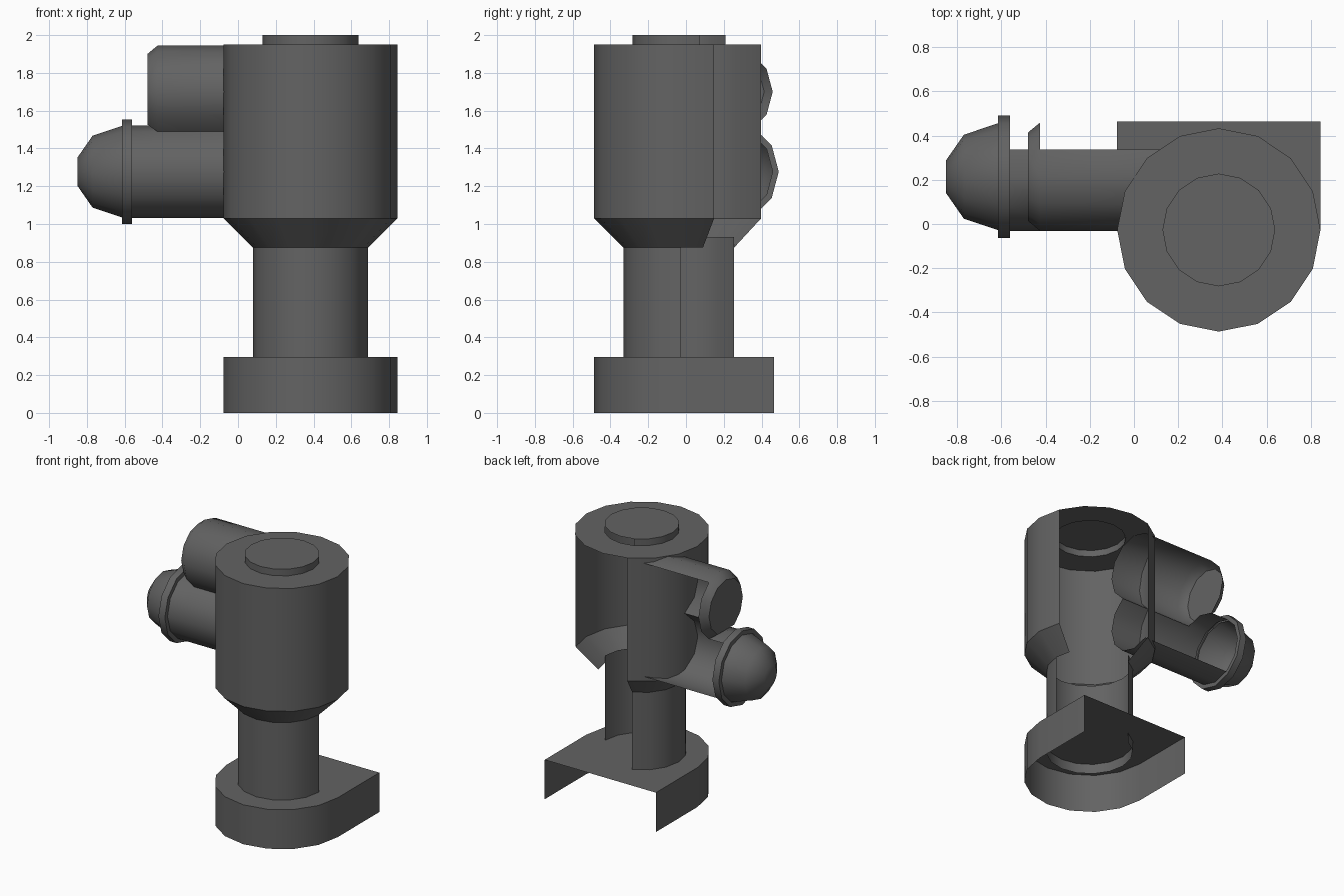
import bpy, bmesh, math

if "Cube" in bpy.data.objects:
    bpy.data.objects.remove(bpy.data.objects["Cube"])

grey = bpy.data.materials.new("dark_grey")
grey.diffuse_color = (0.125, 0.125, 0.125, 1)
grey.use_nodes = True
grey.node_tree.nodes["Principled BSDF"].inputs["Base Color"].default_value = grey.diffuse_color


def finish(name, bm):
    bmesh.ops.remove_doubles(bm, verts=bm.verts, dist=0.0005)
    mesh = bpy.data.meshes.new(name)
    bm.to_mesh(mesh)
    bm.free()
    mesh.materials.append(grey)
    obj = bpy.data.objects.new(name, mesh)
    bpy.context.collection.objects.link(obj)
    bpy.context.view_layer.objects.active = obj
    obj.select_set(True)
    bpy.ops.object.shade_smooth_by_angle(angle=math.radians(40))
    obj.select_set(False)


def lathe(name, place, sides, shells, start_cap=False):
    """Each shell is (profile of (radius, distance along axis), first, last side)."""
    bm = bmesh.new()
    for profile, first, last in shells:
        rings = []
        for r, t in profile:
            angles = [math.tau * i / sides for i in range(first, last + 1)]
            rings.append([bm.verts.new(place(r * math.cos(a), r * math.sin(a), t))
                          for a in angles])
        for lo, hi in zip(rings, rings[1:]):
            for j in range(last - first):
                bm.faces.new((lo[j], lo[j + 1], hi[j + 1], hi[j]))
        if start_cap:
            bm.faces.new(list(reversed(rings[0])))
            start_cap = False
    bmesh.ops.dissolve_degenerate(bm, dist=0.0005, edges=bm.edges)
    finish(name, bm)


CX, CY = 0.384, -0.027
PY = 0.214


def upright(u, v, t):
    return (CX + u, CY + v, t)


def along_x(z):
    return lambda u, v, t: (t, PY + u, z + v)


# Main housing, open at the back right, with its closed top and raised lid
lathe("housing", upright, 16, [
    ([(0.305, 0.875), (0.46, 1.03), (0.46, 1.95)], 5, 17),
    ([(0.46, 1.95), (0.255, 1.95)], 0, 16)])
lathe("lid", upright, 16, [
    ([(0.255, 1.95), (0.255, 2.0)], 5, 17),
    ([(0.255, 2.0), (0, 2.0)], 0, 16)])

# Column, running slightly into the base and the housing
lathe("column", upright, 16, [([(0.304, 0.22), (0.304, 0.93)], 5, 16)])

# Base: round front, straight sides, open back and underside
bm = bmesh.new()
H = 0.295
outline = [(CX - 0.46, 0.465)]
for i in range(8, 17):
    a = math.tau * i / 16
    outline.append((CX + 0.46 * math.cos(a), CY + 0.46 * math.sin(a)))
outline.append((CX + 0.46, 0.465))
low = [bm.verts.new((x, y, 0)) for x, y in outline]
top = [bm.verts.new((x, y, H)) for x, y in outline]
bm.faces.new(top)
for i in range(len(outline) - 1):
    bm.faces.new((low[i], low[i + 1], top[i + 1], top[i]))
finish("base", bm)

# Upper side pipe with bevelled end, open at the back and where it meets the lower pipe
lathe("upper_pipe", along_x(1.70), 12, [
    ([(0.2, -0.48), (0.245, -0.425)], -2, 8),
    ([(0.245, -0.425), (0.245, 0.18)], 2, 8)], start_cap=True)

# Lower side pipe
lathe("lower_pipe", along_x(1.277), 12, [
    ([(0.245, -0.58), (0.245, -0.425)], 2, 10),
    ([(0.245, -0.425), (0.245, 0.18)], 4, 10)])

# Flange ring and domed end of the lower pipe
lathe("flange", along_x(1.277), 12, [
    ([(0.245, -0.615), (0.277, -0.615), (0.277, -0.562), (0.245, -0.562)], 0, 12)])
lathe("end_dome", along_x(1.277), 12, [
    ([(0, -0.85), (0.075, -0.85), (0.19, -0.77), (0.247, -0.6)], 0, 12)])
